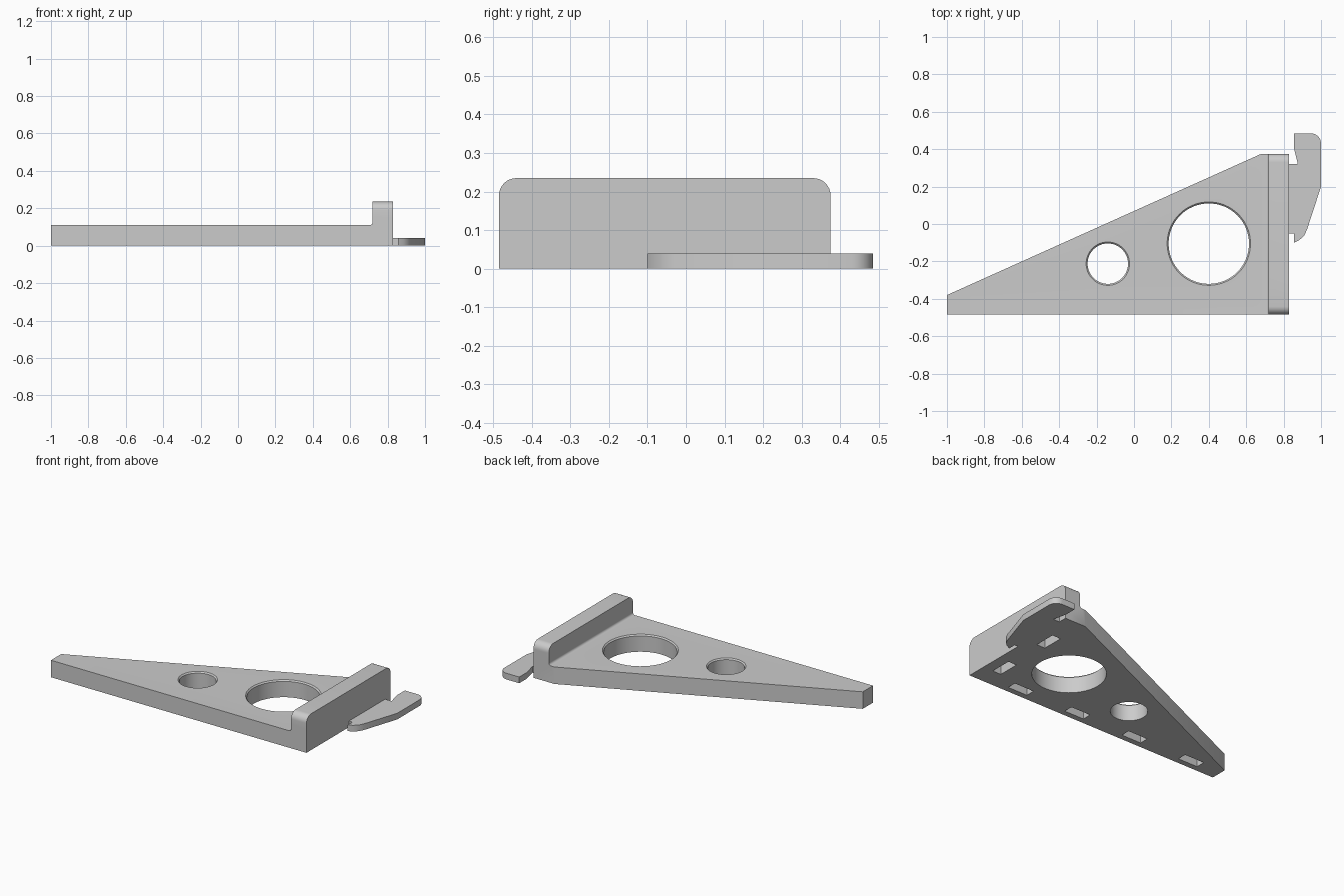
import bpy, bmesh, math
from mathutils import Vector

if "Cube" in bpy.data.objects:
    bpy.data.objects.remove(bpy.data.objects["Cube"])

grey = bpy.data.materials.new("light grey")
grey.diffuse_color = (0.6, 0.6, 0.6, 1)
grey.use_nodes = True
grey.node_tree.nodes["Principled BSDF"].inputs["Base Color"].default_value = grey.diffuse_color


def prism(name, outline, start, vec, place):
    """Extrude a closed 2D outline; place maps (u, v, start) to 3D."""
    bm = bmesh.new()
    face = bm.faces.new([bm.verts.new(place(u, v, start)) for u, v in outline])
    ext = bmesh.ops.extrude_face_region(bm, geom=[face])
    bmesh.ops.translate(bm, vec=Vector(vec),
                        verts=[g for g in ext["geom"] if isinstance(g, bmesh.types.BMVert)])
    bmesh.ops.recalc_face_normals(bm, faces=bm.faces)
    return make(name, bm)


def make(name, bm):
    mesh = bpy.data.meshes.new(name)
    bm.to_mesh(mesh)
    bm.free()
    mesh.materials.append(grey)
    ob = bpy.data.objects.new(name, mesh)
    bpy.context.collection.objects.link(ob)
    return ob


def arc(cx, cy, r, a0, a1, n=8):
    return [(cx + r * math.cos(math.radians(a0 + (a1 - a0) * i / n)),
             cy + r * math.sin(math.radians(a0 + (a1 - a0) * i / n))) for i in range(n + 1)]


def boolean(target, cutter, op):
    bpy.context.view_layer.objects.active = target
    mod = target.modifiers.new(op, "BOOLEAN")
    mod.operation, mod.object, mod.solver = op, cutter, "EXACT"
    bpy.ops.object.modifier_apply(modifier=mod.name)
    bpy.data.objects.remove(cutter)


def smooth(ob):
    bpy.ops.object.select_all(action="DESELECT")
    ob.select_set(True)
    bpy.context.view_layer.objects.active = ob
    bpy.ops.object.shade_smooth_by_angle(angle=math.radians(30))


def flat(u, v, s): return (u, v, s)
def front(u, v, s): return (u, s, v)
def side(u, v, s): return (s, u, v)


Y0, Y1, THICK, TOP = -0.485, 0.375, 0.11, 0.235

# Bracket body: slab with an upright flange and a small inner fillet
profile = [(-1, 0), (0.83, 0), (0.83, TOP), (0.72, TOP)]
profile += arc(0.705, THICK + 0.015, 0.015, 0, -90, 5) + [(-1, THICK)]
body = prism("bracket_body", profile, Y0, (0, Y1 - Y0, 0), front)

# Tapered plan outline
plan = [(-1.1, Y0 - 0.1), (0.9, Y0 - 0.1), (0.9, Y1 + 0.1), (0.83, Y1 + 0.1), (0.83, Y1),
        (0.68, Y1), (-1, -0.38), (-1.1, -0.425)]
boolean(body, prism("plan_cutter", plan, -0.1, (0, 0, 0.5), flat), "INTERSECT")

# Rounded upper corners of the flange
R = 0.045
ends = [(Y0 - 0.1, -0.1), (Y1 + 0.1, -0.1), (Y1 + 0.1, 0.15), (Y1, 0.15)]
ends += arc(Y1 - R, TOP - R, R, 0, 90) + arc(Y0 + R, TOP - R, R, 90, 180)
ends += [(Y0, 0.15), (Y0 - 0.1, 0.15)]
boolean(body, prism("corner_cutter", ends, -1.2, (2.3, 0, 0), side), "INTERSECT")

# Two round holes with a slim chamfer on the upper rim
for x, y, r in [(0.4, -0.105, 0.215), (-0.14, -0.212, 0.108)]:
    bm = bmesh.new()
    c = 0.008
    rings = [[bm.verts.new((x + px, y + py, z)) for px, py in arc(0, 0, rr, 0, 360, 64)[:-1]]
             for rr, z in [(r, -0.1), (r, THICK - c), (r + c, THICK), (r + c, THICK + 0.05)]]
    for a, b in zip(rings, rings[1:]):
        for i in range(64):
            j = (i + 1) % 64
            bm.faces.new((a[i], a[j], b[j], b[i]))
    bm.faces.new(rings[0][::-1])
    bm.faces.new(rings[-1])
    boolean(body, make("hole_cutter", bm), "DIFFERENCE")

# Blind slots in the underside, along the front edge and below the flange
slots = [(x, -0.418, 0.07, 0.03) for x in (-0.78, -0.355, 0.075, 0.5)]
slots += [(0.73, y, 0.03, 0.07) for y in (-0.29, 0.105)]
for x, y, w, d in slots:
    rect = [(x - w, y - d), (x + w, y - d), (x + w, y + d), (x - w, y + d)]
    boolean(body, prism("slot_cutter", rect, -0.05, (0, 0, 0.12), flat), "DIFFERENCE")
smooth(body)

# Thin hook plate on the outer side of the flange
hook = [(0.83, -0.05), (0.855, -0.05), (0.855, -0.10), (0.885, -0.085), (0.91, -0.062),
        (0.925, -0.03), (1, 0.2)]
hook += arc(0.945, 0.43, 0.055, 0, 90)
hook += [(0.855, 0.485), (0.855, 0.41), (0.86, 0.385), (0.876, 0.32), (0.83, 0.32)]
smooth(prism("hook_plate", hook, 0, (0, 0, 0.04), flat))
